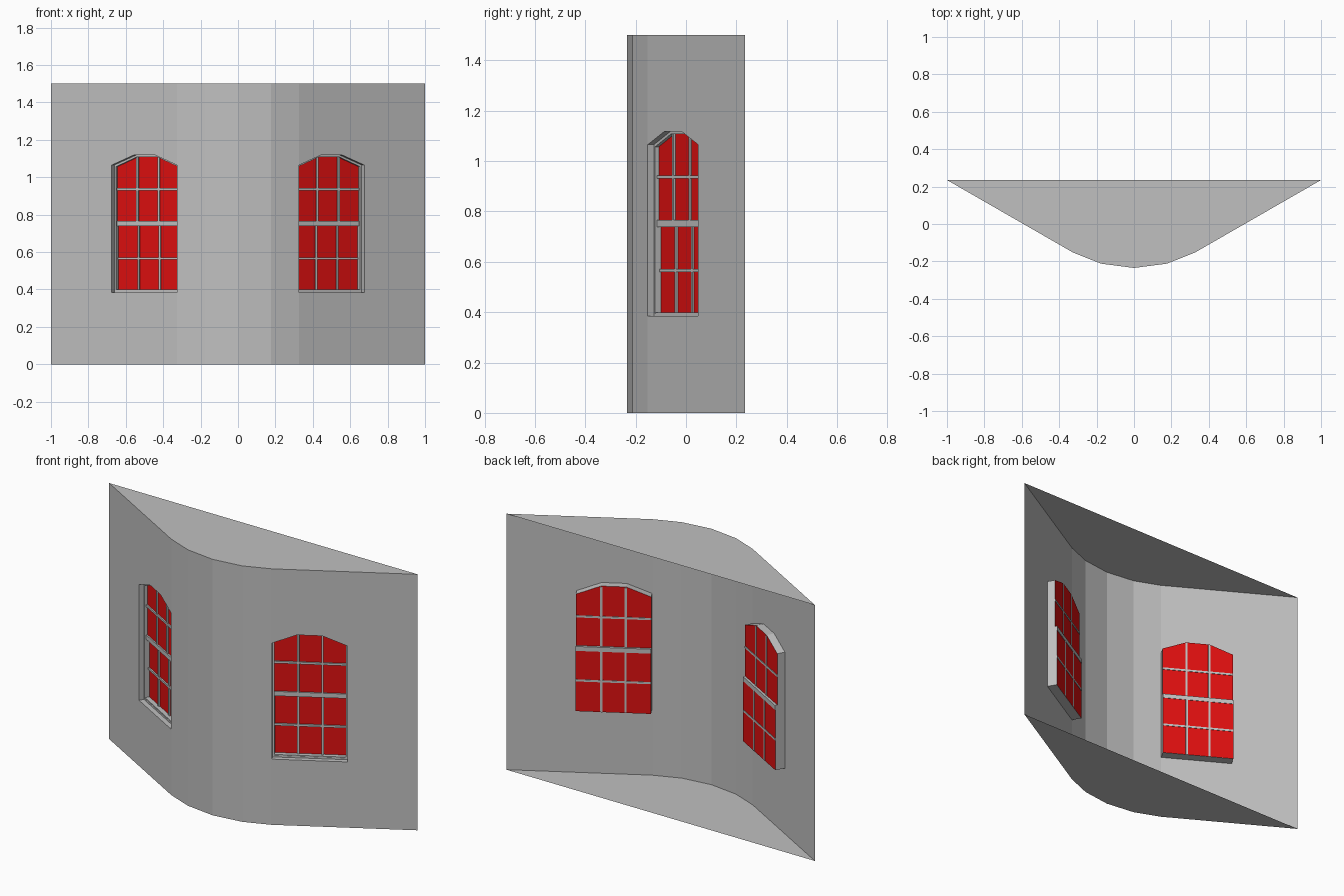
import bpy
import bmesh
from mathutils import Vector

cube = bpy.data.objects.get("Cube")
if cube:
    bpy.data.objects.remove(cube)


def material(name, color):
    mat = bpy.data.materials.new(name)
    mat.use_nodes = True
    mat.diffuse_color = color
    bsdf = mat.node_tree.nodes["Principled BSDF"]
    bsdf.inputs["Base Color"].default_value = color
    bsdf.inputs["Roughness"].default_value = 0.8
    return mat


GREY = material("wall grey", (0.53, 0.53, 0.53, 1))
RED = material("window red", (0.74, 0.005, 0.005, 1))

HEIGHT = 1.5
BACK_CORNER = Vector((1, 0.235))
BEND = Vector((0.325, -0.153))
NOSE = [Vector((0.176, -0.212)), Vector((0, -0.235))]
LENGTH = (BACK_CORNER - BEND).length
ALONG = (BACK_CORNER - BEND).normalized()
INWARD = Vector((-ALONG.y, ALONG.x))

# Window opening on the flat wall: along the wall, then height
U0, U1 = 0.002, 0.404
SILL, SPRING, CROWN = 0.385, 1.065, 1.118
WIDTH = U1 - U0
THIRD1, THIRD2 = U0 + WIDTH / 3, U1 - WIDTH / 3
ARCH = [(U1, SPRING), (THIRD2, CROWN), (THIRD1, CROWN), (U0, SPRING)]
OUTLINE = [(U0, SILL), (U1, SILL)] + ARCH
MEETING = 0.752
REVEAL, UPPER, LOWER = 0.028, 0.045, 0.056


class Part:
    """Collects faces given as (along wall, depth inward, height) on one side."""

    def __init__(self, side):
        self.side = side
        self.bm = bmesh.new()

    def place(self, u, d, z):
        p = BEND + ALONG * u + INWARD * d
        return (p.x * self.side, p.y, z)

    def raw(self, points):
        self.bm.faces.new([self.bm.verts.new(p) for p in points])

    def face(self, points):
        if self.side < 0:
            points = points[::-1]
        self.raw([self.place(*p) for p in points])

    def flat(self, outline, d):
        self.face([(u, d, z) for u, z in outline])

    def box(self, u0, u1, d0, d1, z0, z1):
        a, b, c, e = [(u0, z0), (u1, z0), (u1, z1), (u0, z1)]
        self.flat([a, b, c, e], d0)
        self.flat([e, c, b, a], d1)
        self.tube([a, b, c, e], d1, d0)

    def tube(self, outline, d0, d1):
        for (ua, za), (ub, zb) in zip(outline, outline[1:] + outline[:1]):
            self.face([(ua, d0, za), (ub, d0, zb), (ub, d1, zb), (ua, d1, za)])

    def finish(self, name, mat):
        bmesh.ops.remove_doubles(self.bm, verts=self.bm.verts, dist=1e-5)
        mesh = bpy.data.meshes.new(name)
        self.bm.to_mesh(mesh)
        self.bm.free()
        mesh.materials.append(mat)
        bpy.context.collection.objects.link(bpy.data.objects.new(name, mesh))


# Curved front and the two end caps; the back stays open
half = [BACK_CORNER, BEND] + NOSE
plan = [Vector((-p.x, p.y)) for p in half] + half[-2::-1]
shell = Part(1)
for a, b in zip(plan[1:-2], plan[2:-1]):
    shell.raw([(*a, 0), (*b, 0), (*b, HEIGHT), (*a, HEIGHT)])
shell.raw([(*p, HEIGHT) for p in plan])
shell.raw([(*p, 0) for p in plan[::-1]])
shell.finish("curved_front_and_caps", GREY)

for label, side in (("left", 1), ("right", -1)):
    # Flat wall around the window opening
    wall = Part(side)
    wall.flat([(0, 0), (LENGTH, 0), (LENGTH, SILL), (0, SILL)], 0)
    wall.flat([(0, SILL), (U0, SILL), (U0, SPRING), (0, SPRING)], 0)
    wall.flat([(U1, SILL), (LENGTH, SILL), (LENGTH, SPRING), (U1, SPRING)], 0)
    wall.flat([(0, SPRING)] + ARCH[::-1] +
              [(LENGTH, SPRING), (LENGTH, HEIGHT), (0, HEIGHT)], 0)
    wall.finish(label + "_wall", GREY)

    # Stepped frame lining the opening
    frame = Part(side)
    mid_u, mid_z = (U0 + U1) / 2, (SILL + CROWN) / 2
    rim = 0.01
    su, sz = 1 - 2 * rim / WIDTH, 1 - 2 * rim / (CROWN - SILL)
    inner = [(mid_u + (u - mid_u) * su, mid_z + (z - mid_z) * sz)
             for u, z in OUTLINE]
    frame.tube(OUTLINE, UPPER, 0)
    frame.tube(inner, REVEAL, UPPER)
    n = len(OUTLINE)
    for i in range(n):
        j = (i + 1) % n
        frame.flat([OUTLINE[i], OUTLINE[j], inner[j], inner[i]], REVEAL)
    # Lower sash stiles and bottom rail sit deeper
    frame.box(U0, U0 + rim, REVEAL + 0.002, LOWER, SILL, MEETING)
    frame.box(U1 - rim, U1, REVEAL + 0.002, LOWER, SILL, MEETING)
    frame.box(U0, U1, REVEAL + 0.002, LOWER, SILL, SILL + 0.014)
    frame.finish(label + "_window_frame", GREY)

    # Glazing bars and meeting rail
    bars = Part(side)
    bar = 0.006
    front, rear = 0.008, 0.003
    for u in (mid_u - 0.065, mid_u + 0.065):
        bars.box(u - bar, u + bar, UPPER - front, UPPER + rear,
                 MEETING, CROWN - 0.004)
        bars.box(u - bar, u + bar, LOWER - front, LOWER + rear, SILL, MEETING)
    for z, d in ((0.936, UPPER), (0.566, LOWER)):
        bars.box(U0, U1, d - front, d + rear, z - bar, z + bar)
    bars.box(U0, U1, UPPER - front, LOWER + rear, MEETING - 0.013, MEETING + 0.013)
    bars.finish(label + "_window_bars", GREY)

    # Panes: arched upper sash, rectangular lower sash
    panes = Part(side)
    panes.flat([(U0, MEETING), (U1, MEETING)] + ARCH, UPPER)
    panes.flat([(U0, SILL), (U1, SILL), (U1, MEETING), (U0, MEETING)], LOWER + 0.0005)
    panes.finish(label + "_window_panes", RED)
